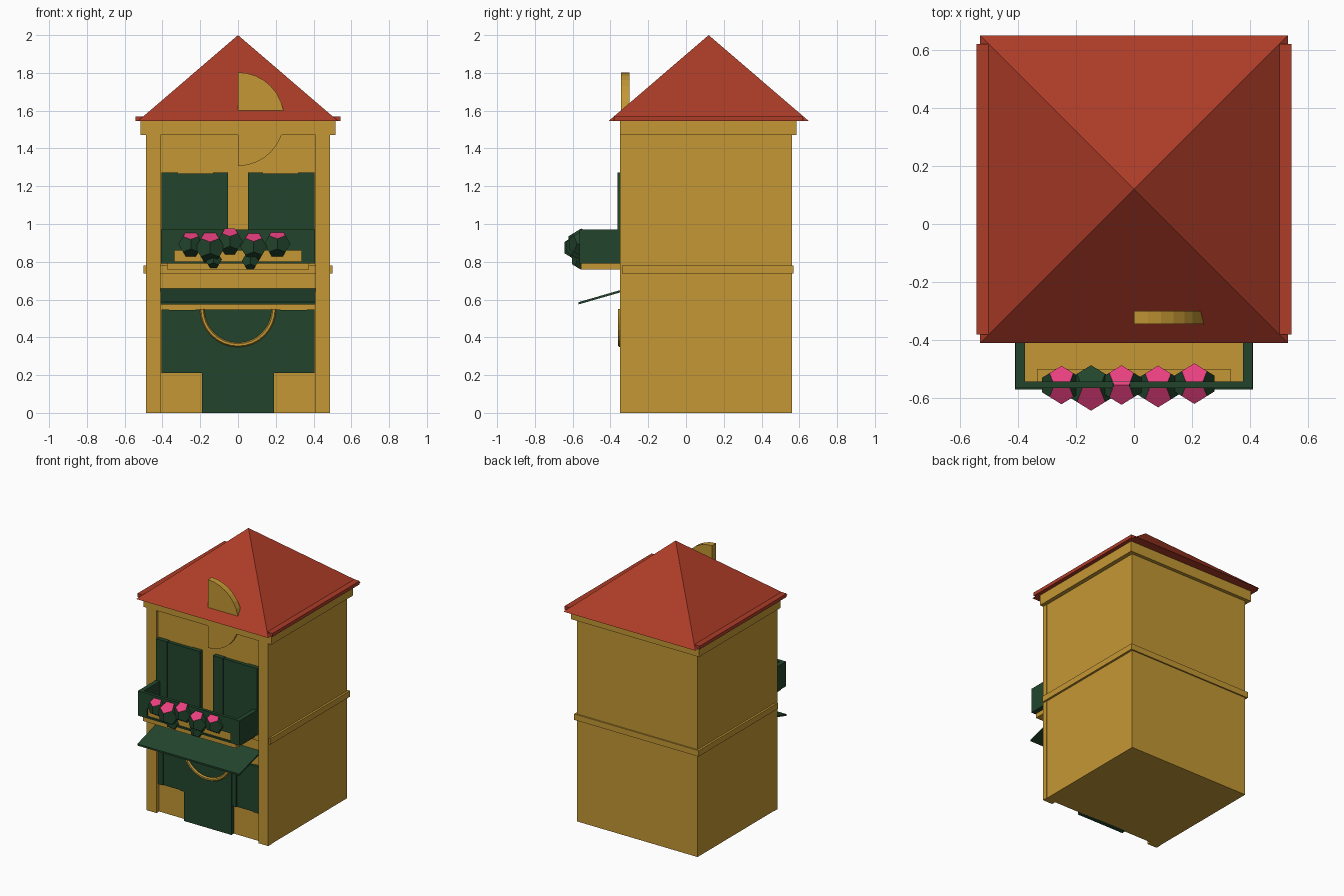
import bpy, bmesh, math
from mathutils import Vector

if "Cube" in bpy.data.objects:
    bpy.data.objects.remove(bpy.data.objects["Cube"])


def material(name, rgb):
    m = bpy.data.materials.new(name)
    m.diffuse_color = (*rgb, 1)
    m.use_nodes = True
    m.node_tree.nodes["Principled BSDF"].inputs["Base Color"].default_value = m.diffuse_color
    return m


OCHRE = material("ochre_plaster", (0.55, 0.31, 0.035))
RED = material("red_tile", (0.42, 0.045, 0.021))
GREEN = material("dark_green", (0.016, 0.06, 0.026))
PINK = material("pink_petal", (0.80, 0.05, 0.21))


def add(name, bm, *mats):
    bmesh.ops.recalc_face_normals(bm, faces=bm.faces[:])
    me = bpy.data.meshes.new(name)
    bm.to_mesh(me)
    bm.free()
    for m in mats:
        me.materials.append(m)
    ob = bpy.data.objects.new(name, me)
    bpy.context.collection.objects.link(ob)
    return ob


def box(name, x, y, z, mat):
    """Box from three (low, high) ranges."""
    bm = bmesh.new()
    bmesh.ops.create_cube(bm, size=1)
    for v in bm.verts:
        v.co = [r[0] if c < 0 else r[1] for c, r in zip(v.co, (x, y, z))]
    return add(name, bm, mat)


def pair(name, x, y, z, mat):
    """Box and its mirror image across x = 0."""
    box(name + "_right", x, y, z, mat)
    box(name + "_left", (-x[1], -x[0]), y, z, mat)


# walls, pilasters and mouldings
box("ground_floor", (-.485, .485), (-.32, .56), (0, .76), OCHRE)
box("upper_floor", (-.485, .485), (-.33, .56), (.76, 1.55), OCHRE)
pair("pilaster", (.41, .488), (-.35, -.315), (0, 1.5), OCHRE)
box("middle_band", (-.5, .5), (-.34, .57), (.737, .78), OCHRE)
box("cornice", (-.515, .515), (-.35, .585), (1.47, 1.55), OCHRE)

# roof: eaves slab and four-sided pyramid
box("roof_eaves", (-.543, .543), (-.38, .62), (1.545, 1.57), RED)
bm = bmesh.new()
base = [bm.verts.new((x, y, 1.545)) for x, y in
        ((-.53, -.41), (.53, -.41), (.53, .65), (-.53, .65))]
tip = bm.verts.new((0, .12, 2))
bm.faces.new(base)
for i in range(4):
    bm.faces.new((base[i], base[(i + 1) % 4], tip))
add("roof_pyramid", bm, RED)

# half-round gable disc, cutting through the cornice and roof
bm = bmesh.new()
arc = [bm.verts.new((.245 * math.cos(a), -.345, 1.555 + .248 * math.sin(a)))
       for a in (math.pi * (i / 16 - .5) for i in range(17))]
face = bm.faces.new(arc)
ext = bmesh.ops.extrude_face_region(bm, geom=[face])
bmesh.ops.translate(bm, vec=(0, .045, 0),
                    verts=[g for g in ext["geom"] if isinstance(g, bmesh.types.BMVert)])
add("gable_disc", bm, OCHRE)

# upper windows with shutters
pair("upper_window", (.13, .325), (-.355, -.32), (.80, 1.268), GREEN)
pair("upper_inner_shutter", (.053, .132), (-.362, -.32), (.80, 1.272), GREEN)
pair("upper_outer_shutter", (.318, .405), (-.362, -.32), (.80, 1.272), GREEN)

# lower windows with shutters, door
pair("lower_window", (.19, .37), (-.335, -.31), (.21, .545), GREEN)
pair("lower_outer_shutter", (.365, .405), (-.342, -.31), (.21, .548), GREEN)
pair("lower_inner_shutter", (.185, .225), (-.342, -.31), (.21, .548), GREEN)
box("door", (-.19, .19), (-.347, -.31), (0, .548), GREEN)

# hanging half ring over the door
bm = bmesh.new()
rings = []
for i in range(17):
    a = math.pi * (1 + i / 16)
    ring = []
    for k in range(6):
        b = math.tau * k / 6
        r = .19 + .012 * math.cos(b)
        ring.append(bm.verts.new((r * math.cos(a), -.35 + .012 * math.sin(b),
                                  .55 + r * math.sin(a))))
    rings.append(ring)
for p, q in zip(rings, rings[1:]):
    for k in range(6):
        bm.faces.new((p[k], p[(k + 1) % 6], q[(k + 1) % 6], q[k]))
bm.faces.new(rings[0])
bm.faces.new(rings[-1])
add("door_arch", bm, OCHRE)

# sloping awning
awning = box("awning", (-.41, .41), (-.57, -.32), (.574, .586), GREEN)
for v in awning.data.vertices:
    if v.co.y > -.4:
        v.co.z += .072

# balcony: floor, side panels, open-bottomed front and planter
box("balcony_floor", (-.375, .375), (-.557, -.32), (.758, .79), OCHRE)
pair("balcony_side", (.375, .408), (-.565, -.32), (.79, .97), GREEN)
box("balcony_front", (-.38, .38), (-.565, -.542), (.86, .97), GREEN)
pair("balcony_post", (.335, .378), (-.565, -.542), (.79, .87), GREEN)
box("balcony_lower_rail", (-.38, .38), (-.565, -.542), (.79, .802), GREEN)
box("planter", (-.335, .335), (-.555, -.5), (.79, .865), OCHRE)


# flowers: dodecahedra with an edge on top and pink upper faces
def dodecahedron(name, centre, r, bloom):
    p = (1 + 5 ** .5) / 2
    s = (-1, 1)
    pts = [(a, b, c) for a in s for b in s for c in s]
    for a in s:
        for b in s:
            pts += [(0, a * p, b / p), (a / p, 0, b * p), (a * p, b / p, 0)]
    bm = bmesh.new()
    for q in pts:
        bm.verts.new(Vector(q) * r / 3 ** .5 + Vector(centre))
    bmesh.ops.convex_hull(bm, input=bm.verts[:])
    bmesh.ops.dissolve_limit(bm, angle_limit=.1, verts=bm.verts[:], edges=bm.edges[:])
    bmesh.ops.recalc_face_normals(bm, faces=bm.faces[:])
    for f in bm.faces:
        f.normal_update()
        f.material_index = int(f.normal.z > .8 and f.normal.y < bloom)
    add(name, bm, GREEN, PINK)


# bloom limits which upper faces are pink: 1 both, 0 front only, -1 none
flowers = ((-.25, -.555, .893, .071, 1), (-.148, -.565, .875, .084, 0),
           (-.043, -.555, .908, .073, 1), (.083, -.56, .88, .077, 1),
           (.208, -.55, .895, .075, 1),
           (-.13, -.56, .812, .048, -1), (.065, -.56, .805, .048, -1))
for i, (x, y, z, r, bloom) in enumerate(flowers):
    dodecahedron(f"flower_{i + 1}", (x, y, z), r, bloom)
